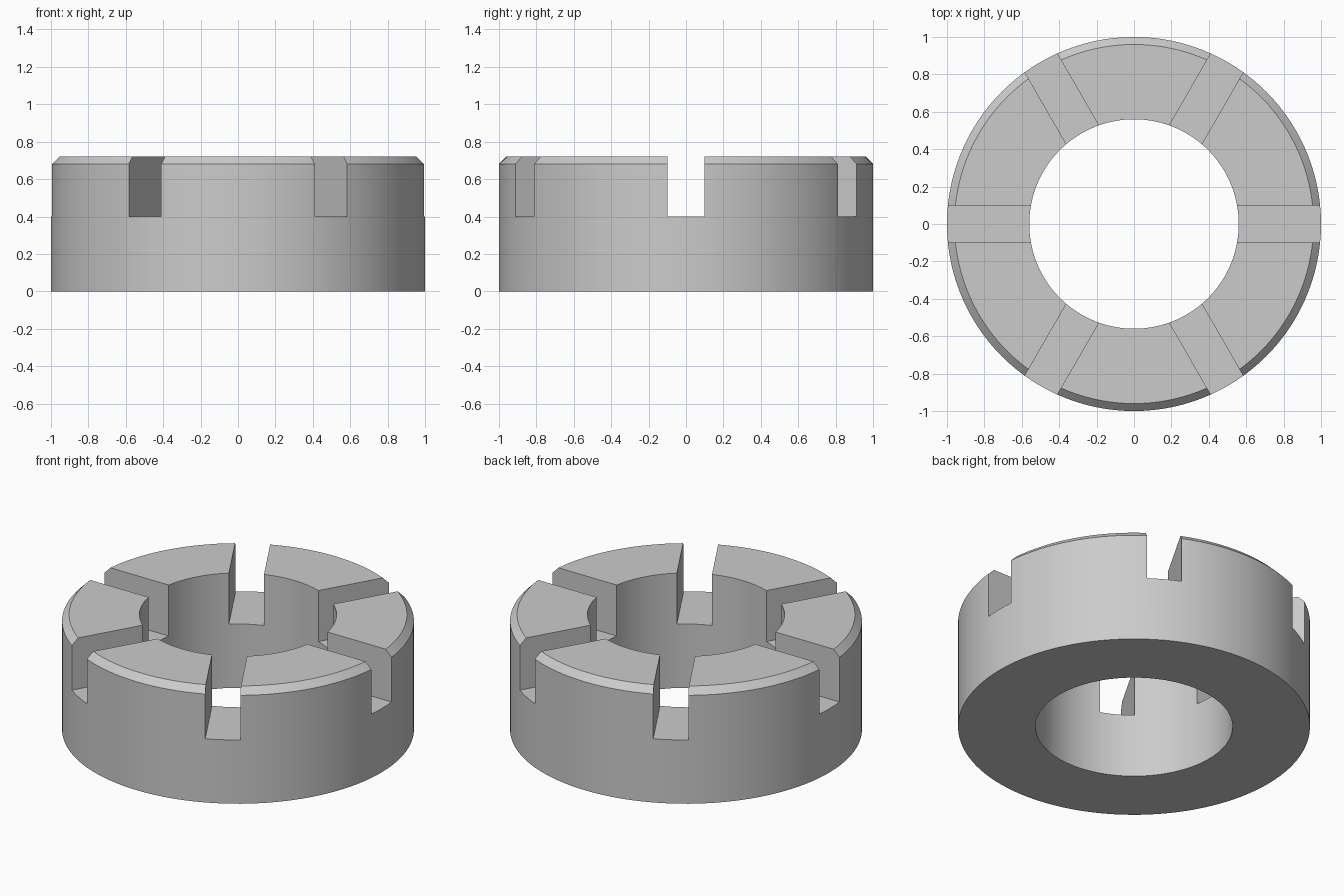
import bpy
import bmesh
import math
from mathutils import Matrix, Vector

OUTER, INNER, HEIGHT = 1.0, 0.56, 0.72
CHAMFER, SLOT_WIDTH, SLOT_FLOOR = 0.04, 0.2, 0.4
SEGMENTS = 120

cube = bpy.data.objects.get("Cube")
if cube:
    bpy.data.objects.remove(cube, do_unlink=True)


def add_object(name, bm):
    bmesh.ops.recalc_face_normals(bm, faces=bm.faces)
    mesh = bpy.data.meshes.new(name)
    bm.to_mesh(mesh)
    bm.free()
    obj = bpy.data.objects.new(name, mesh)
    bpy.context.collection.objects.link(obj)
    return obj


# Plain grey metal
color = (0.6, 0.6, 0.6, 1.0)
metal = bpy.data.materials.new("grey metal")
metal.use_nodes = True
metal.diffuse_color = color
metal.node_tree.nodes["Principled BSDF"].inputs["Base Color"].default_value = color

# Ring body: a chamfered rectangle turned around the z axis
profile = [(INNER, 0), (OUTER, 0), (OUTER, HEIGHT - CHAMFER),
           (OUTER - CHAMFER, HEIGHT), (INNER, HEIGHT)]
bm = bmesh.new()
verts = [bm.verts.new((r, 0, z)) for r, z in profile]
edges = [bm.edges.new((v, verts[(i + 1) % len(verts)])) for i, v in enumerate(verts)]
bmesh.ops.spin(bm, geom=verts + edges, cent=Vector(), axis=Vector((0, 0, 1)),
               angle=math.tau, steps=SEGMENTS, use_duplicate=False)
bmesh.ops.remove_doubles(bm, verts=bm.verts, dist=0.0001)
ring = add_object("slotted_ring_nut", bm)
ring.data.materials.append(metal)

bpy.ops.object.select_all(action="DESELECT")
ring.select_set(True)
bpy.context.view_layer.objects.active = ring

# Six wrench slots: three bars cut straight across the ring
for i in range(3):
    bm = bmesh.new()
    bmesh.ops.create_cube(bm, size=1, matrix=(
        Matrix.Rotation(i * math.pi / 3, 4, "Z")
        @ Matrix.Translation((0, 0, SLOT_FLOOR + 0.5))
        @ Matrix.Diagonal((3, SLOT_WIDTH, 1, 1))))
    cutter = add_object("slot_cutter", bm)
    cutter.hide_render = True
    cutter.data.materials.append(metal)
    cut = ring.modifiers.new("slot", "BOOLEAN")
    cut.operation = "DIFFERENCE"
    cut.solver = "EXACT"
    cut.object = cutter
    bpy.ops.object.modifier_apply(modifier=cut.name)
    bpy.data.objects.remove(cutter, do_unlink=True)

# Smooth round walls with crisp edges
bpy.ops.object.shade_smooth_by_angle(angle=math.radians(30))
